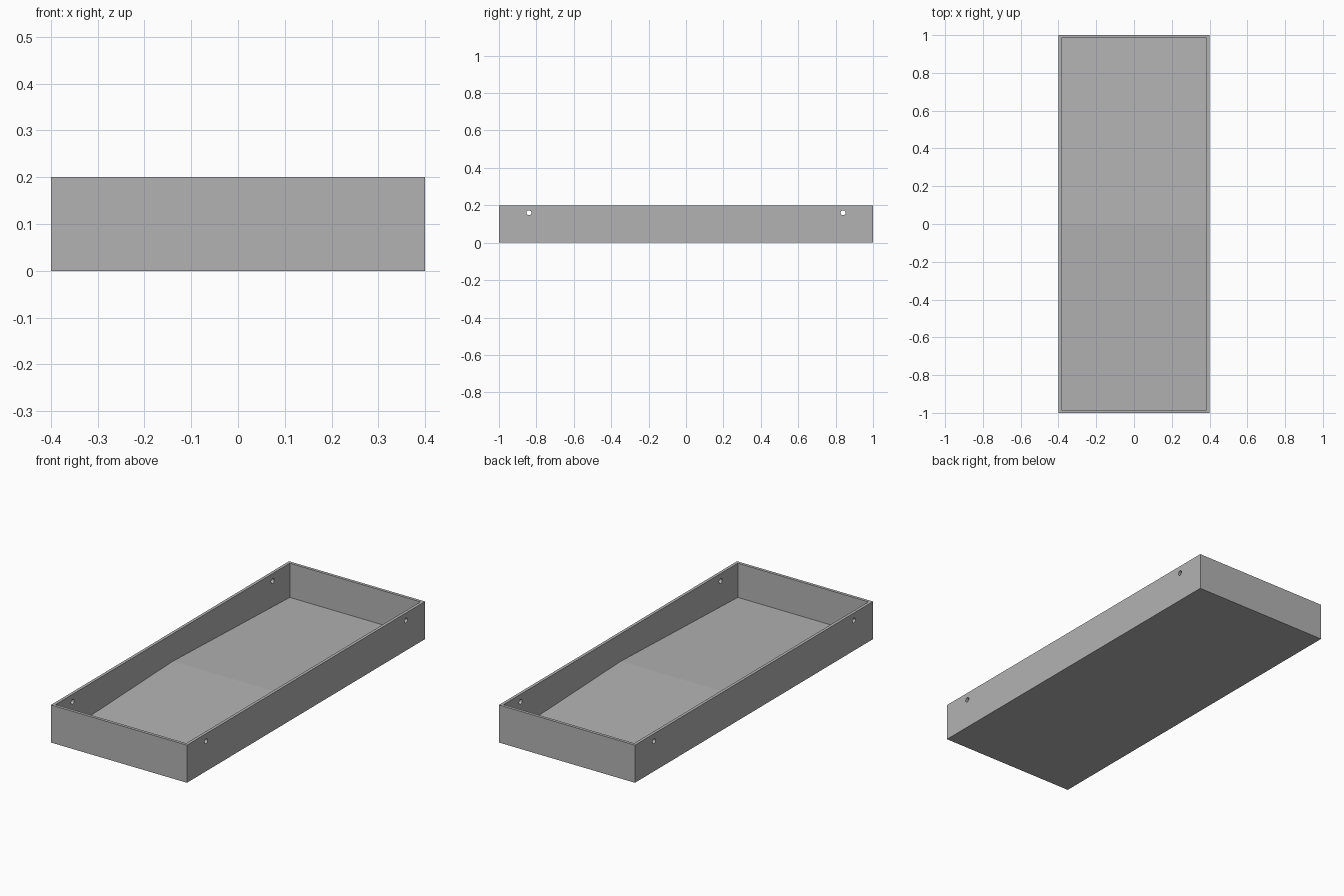
import bpy, bmesh
from mathutils import Matrix

cube = bpy.data.objects.get("Cube")
if cube:
    bpy.data.objects.remove(cube, do_unlink=True)

LENGTH, WIDTH, HEIGHT, WALL = 2.0, 0.8, 0.2, 0.016
FLOOR_END, FLOOR_RIDGE = 0.018, 0.054
HOLE_Y, HOLE_Z, HOLE_RADIUS = 0.84, 0.16, 0.013

grey = bpy.data.materials.new("mid grey")
grey.use_nodes = True
colour = (0.45, 0.45, 0.45, 1)
grey.diffuse_color = colour
grey.node_tree.nodes["Principled BSDF"].inputs["Base Color"].default_value = colour


def finish(name, bm):
    bmesh.ops.recalc_face_normals(bm, faces=bm.faces)
    mesh = bpy.data.meshes.new(name)
    bm.to_mesh(mesh)
    bm.free()
    mesh.materials.append(grey)
    obj = bpy.data.objects.new(name, mesh)
    bpy.context.collection.objects.link(obj)
    return obj


def prism(name, profile, half_width):
    """Extrude a (y, z) profile across x."""
    bm = bmesh.new()
    face = bm.faces.new([bm.verts.new((-half_width, y, z)) for y, z in profile])
    side = bmesh.ops.extrude_face_region(bm, geom=[face])["geom"]
    verts = [v for v in side if isinstance(v, bmesh.types.BMVert)]
    bmesh.ops.translate(bm, verts=verts, vec=(2 * half_width, 0, 0))
    return finish(name, bm)


# Outer block of the tray
end = LENGTH / 2
tray = prism("tray", [(-end, 0), (end, 0), (end, HEIGHT), (-end, HEIGHT)], WIDTH / 2)

# Cavity with a floor that rises to a shallow ridge halfway along
inner = end - WALL
cavity = prism("cavity_cutter",
               [(-inner, FLOOR_END), (0, FLOOR_RIDGE), (inner, FLOOR_END),
                (inner, HEIGHT + 0.1), (-inner, HEIGHT + 0.1)], WIDTH / 2 - WALL)

# Four round holes, two through each long wall
bm = bmesh.new()
for y in (-HOLE_Y, HOLE_Y):
    place = Matrix.Translation((0, y, HOLE_Z)) @ Matrix.Rotation(1.5707963, 4, 'Y')
    bmesh.ops.create_cone(bm, cap_ends=True, segments=24, radius1=HOLE_RADIUS,
                          radius2=HOLE_RADIUS, depth=WIDTH + 0.2, matrix=place)
holes = finish("hole_cutter", bm)

# Cut the block, then discard the cutters
for cutter in (cavity, holes):
    cutter.hide_render = True
    cut = tray.modifiers.new(cutter.name, 'BOOLEAN')
    cut.operation = 'DIFFERENCE'
    cut.solver = 'EXACT'
    cut.object = cutter
bpy.context.view_layer.update()
depsgraph = bpy.context.evaluated_depsgraph_get()
tray_mesh = bpy.data.meshes.new_from_object(tray.evaluated_get(depsgraph))
tray.modifiers.clear()
tray.data = tray_mesh
for cutter in (cavity, holes):
    bpy.data.objects.remove(cutter, do_unlink=True)
